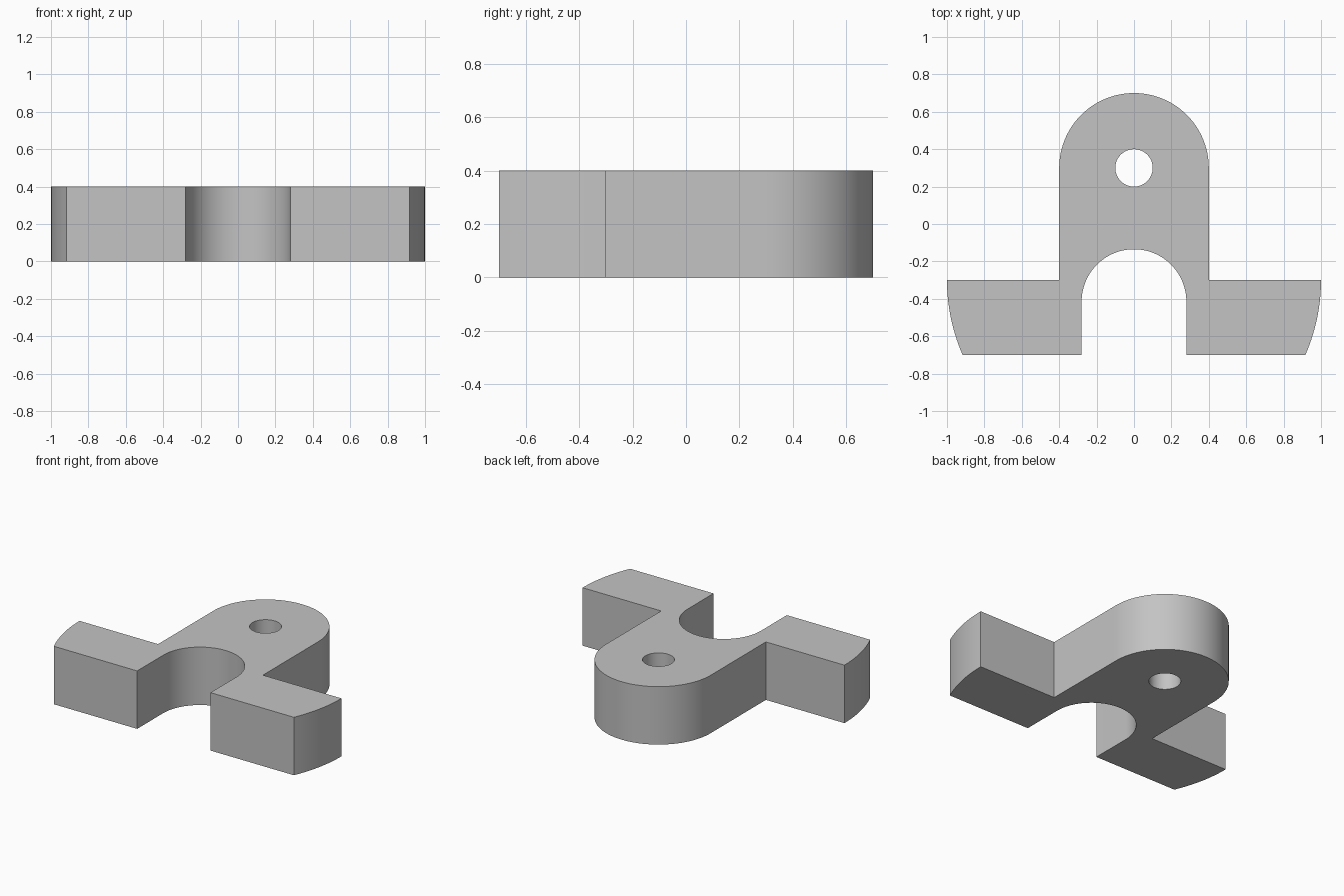
import bpy
import bmesh
from math import cos, sin, pi, sqrt, asin, radians

cube = bpy.data.objects.get("Cube")
if cube:
    bpy.data.objects.remove(cube)

HEIGHT = 0.4
EYE_Y, EYE_R, HOLE_R = 0.3, 0.4, 0.1        # rounded lug and its pin hole
NOTCH_Y, NOTCH_R = -0.415, 0.28             # round-topped slot
FOOT_TOP, FOOT_BOTTOM, FOOT_R = -0.3, -0.7, 1.0


def arc(cy, r, start, end, steps):
    """Points on a circle centred on the y axis."""
    angles = [start + (end - start) * i / steps for i in range(steps + 1)]
    return [(r * cos(a), cy + r * sin(a)) for a in angles]


# Right half of the outline, from the slot crown round to the pin hole
foot_angle = -asin((FOOT_TOP - FOOT_BOTTOM) / FOOT_R)
outline = (
    arc(NOTCH_Y, NOTCH_R, pi / 2, 0, 24)
    + [(NOTCH_R, FOOT_BOTTOM)]
    + arc(FOOT_TOP, FOOT_R, foot_angle, 0, 10)
    + [(EYE_R, FOOT_TOP)]
    + arc(EYE_Y, EYE_R, 0, pi / 2, 24)
    + arc(EYE_Y, HOLE_R, pi / 2, -pi / 2, 32)
)

# Caps and walls, left open along the mirror plane
bm = bmesh.new()
low = [bm.verts.new((x, y, 0)) for x, y in outline]
high = [bm.verts.new((x, y, HEIGHT)) for x, y in outline]
caps = [bm.faces.new(low), bm.faces.new(high)]
for i in range(len(low)):
    j = (i + 1) % len(low)
    if low[i].co.x > 1e-5 or low[j].co.x > 1e-5:
        bm.faces.new((low[i], low[j], high[j], high[i]))
bmesh.ops.triangulate(bm, faces=caps)
bmesh.ops.recalc_face_normals(bm, faces=bm.faces)
# Point the open shell outward, judged by its top cap
bm.normal_update()
top = next(f for f in bm.faces if all(v.co.z > HEIGHT / 2 for v in f.verts))
if top.normal.z < 0:
    bmesh.ops.reverse_faces(bm, faces=bm.faces)
mesh = bpy.data.meshes.new("bracket")
bm.to_mesh(mesh)
bm.free()

bracket = bpy.data.objects.new("bracket", mesh)
bpy.context.collection.objects.link(bracket)
bpy.context.view_layer.objects.active = bracket
bracket.select_set(True)

# Mirror to the other half and smooth the round walls
mirror = bracket.modifiers.new("mirror", 'MIRROR')
mirror.use_clip = True
mirror.merge_threshold = 0.0005
bpy.ops.object.modifier_apply(modifier=mirror.name)
bpy.ops.object.shade_smooth_by_angle(angle=radians(30))

# Plain grey
grey = bpy.data.materials.new("grey")
grey.use_nodes = True
colour = (0.55, 0.55, 0.55, 1)
grey.diffuse_color = colour
grey.node_tree.nodes["Principled BSDF"].inputs["Base Color"].default_value = colour
mesh.materials.append(grey)
